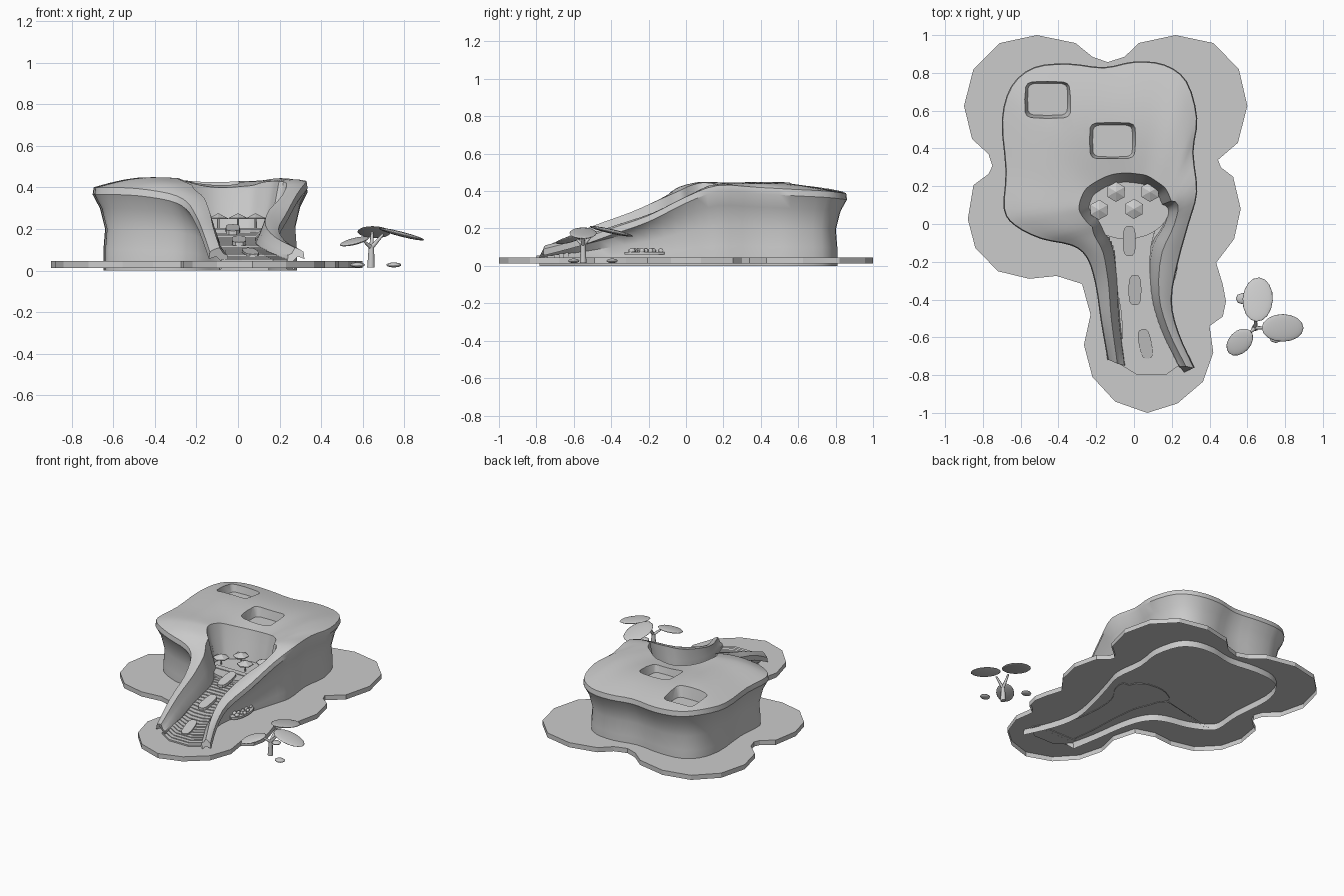
import bpy, bmesh, math, random
from mathutils import Vector as V

if "Cube" in bpy.data.objects:
    bpy.data.objects.remove(bpy.data.objects["Cube"])

random.seed(3)

def finish(bm, name, angle=None):
    bmesh.ops.recalc_face_normals(bm, faces=bm.faces[:])
    me = bpy.data.meshes.new(name)
    bm.to_mesh(me)
    bm.free()
    ob = bpy.data.objects.new(name, me)
    bpy.context.collection.objects.link(ob)
    if angle:
        smooth(ob, angle)
    return ob

def smooth(ob, angle):
    bpy.ops.object.select_all(action='DESELECT')
    bpy.context.view_layer.objects.active = ob
    ob.select_set(True)
    bpy.ops.object.shade_smooth_by_angle(angle=math.radians(angle))

def prism(bm, pts, z0, z1, top=1.0, bottom=True, slope=0.0):
    n = len(pts)
    cx, cy = sum(p[0] for p in pts) / n, sum(p[1] for p in pts) / n
    lo = [bm.verts.new((x, y, z0 + slope * (y - cy))) for x, y in pts]
    hi = [bm.verts.new((cx + (x - cx) * top, cy + (y - cy) * top, z1 + slope * (y - cy))) for x, y in pts]
    if bottom:
        bm.faces.new(lo[::-1])
    bm.faces.new(hi)
    for i in range(n):
        j = (i + 1) % n
        bm.faces.new((lo[i], lo[j], hi[j], hi[i]))

def ring(cx, cy, rx, ry, n, power=1.0, rot=0.0):
    out = []
    for k in range(n):
        a = 2 * math.pi * k / n + rot
        c, s = math.cos(a), math.sin(a)
        out.append((cx + rx * math.copysign(abs(c) ** power, c), cy + ry * math.copysign(abs(s) ** power, s)))
    return out

def spline(pts, steps):
    p = [V(q) for q in pts]
    p = [2 * p[0] - p[1]] + p + [2 * p[-1] - p[-2]]
    out = []
    for i in range(1, len(p) - 2):
        a, b, c, d = p[i - 1:i + 3]
        for k in range(steps):
            t = k / steps
            out.append(0.5 * (2 * b + (c - a) * t + (2 * a - 5 * b + 4 * c - d) * t * t
                              + (3 * b - a - 3 * c + d) * t ** 3))
    return out + [p[-2]]

def inward(path):
    res = []
    for i in range(len(path)):
        t = path[min(i + 1, len(path) - 1)] - path[max(i - 1, 0)]
        res.append(V((t.y, -t.x, 0)).normalized())
    return res

# Scalloped ground slab, open underneath
slab = [(-.9, .625), (-.85, .82), (-.71, .958), (-.515, 1), (-.31, .958), (-.22, .885), (-.14, .857),
        (-.05, .885), (.025, .958), (.22, 1), (.42, .958), (.555, .82), (.6, .625), (.55, .43), (.445, .34),
        (.46, .3), (.525, .25), (.565, .08), (.53, -.08), (.435, -.205), (.47, -.32), (.487, -.41), (.47, -.49),
        (.4, -.54), (.42, -.68), (.365, -.835), (.23, -.95), (.07, -1), (-.1, -.94), (-.22, -.81), (-.265, -.64),
        (-.23, -.48), (-.275, -.317), (-.41, -.275), (-.555, -.29), (-.72, -.25), (-.84, -.127), (-.88, .026),
        (-.85, .206), (-.77, .265), (-.75, .307), (-.77, .37), (-.857, .45)]
bm = bmesh.new()
prism(bm, slab[::-1], .012, .045, bottom=False)
finish(bm, "ground_slab")

# Building: profile lofted from the left arm tip, around the back, to the right arm tip
outer = [(-.14, -.72, .09), (-.175, -.52, .19), (-.205, -.32, .26), (-.25, -.18, .33), (-.33, -.115, .37),
         (-.49, -.08, .395), (-.63, -.01, .4), (-.69, .08, .4), (-.68, .28, .4), (-.7, .55, .4), (-.65, .73, .41),
         (-.53, .83, .4), (-.35, .85, .39), (-.16, .83, .39), (0, .86, .39), (.16, .845, .39), (.28, .755, .4),
         (.335, .56, .41), (.315, .38, .42), (.335, .17, .43), (.29, 0, .37), (.235, -.2, .27), (.2, -.4, .2),
         (.235, -.57, .14), (.32, -.76, .09)]
inner = [(-.06, -.75, .11), (-.09, -.5, .21), (-.1, -.29, .285), (-.125, -.14, .35), (-.18, -.05, .39),
         (-.24, 0, .42), (-.285, .06, .44), (-.29, .1, .445), (-.275, .15, .44), (-.25, .19, .43), (-.2, .225, .415),
         (-.15, .25, .405), (-.1, .265, .4), (-.04, .27, .4), (.02, .265, .405), (.07, .255, .41), (.12, .225, .425),
         (.165, .19, .43), (.19, .14, .43), (.205, .08, .42), (.17, -.01, .36), (.115, -.13, .29), (.095, -.35, .22),
         (.15, -.55, .16), (.25, -.75, .11)]
O, I = spline(outer, 3), spline(inner, 3)
bm = bmesh.new()
rows = []
for o, i, no, ni in zip(O, I, inward(O), inward(I)):
    at = lambda p, n, d, z: V((p.x + n.x * d, p.y + n.y * d, z))
    lip = at(o, no, .005, o.z)
    thin = max(0, min(1, (.22 - (i - o).length) / .1))      # 1 along the arms, 0 around the bowl
    foot = i.copy()
    i = i.lerp(V((o.x, o.y, i.z)), .35 * thin)
    flare = .085 - .07 * thin
    prof = [at(o, no, .052, 0), at(o, no, .052, o.z * .25), at(o, no, .06, o.z * .5),
            at(o, no, .035, o.z * .75), at(o, no, 0, o.z - .034), lip]
    width = (i - lip).length
    for k in range(1, 7):
        t = k / 7
        p = lip.lerp(i, t)
        p.z += .055 * width * math.sin(math.pi * t)
        prof.append(p)
    prof += [i, at(i.lerp(foot, .5), ni, flare * .25, i.z * .75), at(foot, ni, flare * .6, .03 + i.z * .4),
             at(foot, ni, flare, .04)]
    rows.append([bm.verts.new(p) for p in prof])
for a, b in zip(rows, rows[1:]):
    for k in range(len(a)):
        m = (k + 1) % len(a)
        bm.faces.new((a[k], a[m], b[m], b[k]))
bm.faces.new(rows[0])
bm.faces.new(rows[-1][::-1])
building = finish(bm, "building_shell")

# Two sunken skylights
for n, (x, y) in enumerate([(-.457, .66), (-.113, .44)]):
    bm = bmesh.new()
    prism(bm, ring(x, y, .106, .085, 16, .35), .365, .50, 1.32)
    cutter = finish(bm, "skylight_cutter")
    cutter.hide_render = True
    mod = building.modifiers.new("skylight", 'BOOLEAN')
    mod.operation, mod.solver, mod.object = 'DIFFERENCE', 'EXACT', cutter
    bpy.context.view_layer.objects.active = building
    bpy.ops.object.modifier_apply(modifier=mod.name)
    bpy.data.objects.remove(cutter)

# Open the underside of the shell
bm = bmesh.new()
bm.from_mesh(building.data)
under = [f for f in bm.faces if f.normal.z < -.5 and all(v.co.z < .05 for v in f.verts)]
bmesh.ops.delete(bm, geom=under, context='FACES')
bm.to_mesh(building.data)
bm.free()
smooth(building, 35)

# Terrace floor inside the bowl
bm = bmesh.new()
prism(bm, ring(-.04, .09, .23, .17, 28), .05, .2, bottom=False)
finish(bm, "terrace_floor")

# Stairs running down between the arms, fanning out at the foot
sides = spline([(-.2, .13, .01), (-.11, .09, -.14), (-.09, .09, -.36), (-.06, .15, -.57), (-.08, .25, -.74)], 7)
bm = bmesh.new()
count = len(sides)
for k, s in enumerate(sides):
    t = k / (count - 1)
    bow = .06 * max(0, (t - .45) / .55)
    w = s.y - s.x
    back = s.z + .04
    top = .205 - .15 * t
    prism(bm, [(s.x, back), (s.x, s.z), (s.x + w * .3, s.z - bow), (s.x + w * .75, s.z - bow),
               (s.y, s.z), (s.y, back)], max(.04, top - .02), top)
finish(bm, "stairs")

# Landing slabs tilted along the stairs
bm = bmesh.new()
for x, y, z, lean in [(-.025, -.09, .207, 0), (.005, -.35, .152, .0), (.06, -.635, .094, .2)]:
    pts = []
    for px, py in ring(0, 0, .034, .08, 16, .65):
        pts.append((x + px * math.cos(lean) - py * math.sin(lean), y + px * math.sin(lean) + py * math.cos(lean)))
    prism(bm, pts, z - .02, z, slope=.2)
finish(bm, "landing_slabs")

# Hexagonal parasols on the terrace
for x, y in [(-.185, .075), (-.095, .17), (.085, .17), (.0, .08)]:
    bm = bmesh.new()
    prism(bm, ring(x, y, .053, .053, 6, 1, .5), .247, .252)
    prism(bm, ring(x, y, .053, .053, 6, 1, .5), .252, .275, .04)
    prism(bm, ring(x, y, .005, .005, 6), .195, .25)
    finish(bm, "parasol")

def ellipsoid(name, loc, size, rot=(0, 0, 0), seg=16):
    bpy.ops.mesh.primitive_uv_sphere_add(segments=seg, ring_count=8, radius=1, location=loc, rotation=rot)
    ob = bpy.context.object
    ob.name, ob.scale = name, size
    smooth(ob, 40)

# Pebble bed tucked under the right arm
bm = bmesh.new()
prism(bm, ring(.18, -.215, .05, .115, 20), .06, .075)
finish(bm, "pebble_bed")
for k in range(14):
    a, r = k * 2.4, math.sqrt((k + .5) / 14) * .9
    s = random.uniform(.01, .015)
    ellipsoid("pebble", (.18 + .045 * r * math.cos(a), -.215 + .105 * r * math.sin(a), .08), (s, s * 1.3, .014), seg=8)

# Tree: forked trunk with drooping leaves, and stones
def stem(name, a, b, r0, r1):
    a, b = V(a), V(b)
    q = (b - a).to_track_quat('Z', 'Y')
    bpy.ops.mesh.primitive_cone_add(vertices=8, radius1=r0, radius2=r1, depth=(b - a).length,
                                    location=(a + b) / 2, rotation=q.to_euler())
    bpy.context.object.name = name
    smooth(bpy.context.object, 50)

foot, fork = (.64, -.55, .015), (.642, -.55, .11)
stem("trunk", foot, fork, .018, .013)
for name, centre, size, heading, droop in [
        ("back", (.655, -.40, .185), (.12, .08, .012), 1.5, .22),
        ("right", (.787, -.55, .175), (.114, .073, .012), 0, .25),
        ("left", (.56, -.625, .14), (.085, .058, .012), 3.95, .25)]:
    stem(name + "_branch", fork, V(centre).lerp(V((.64, -.55, centre[2])), .6), .011, .006)
    ellipsoid(name + "_leaf", centre, size, (0, droop, heading))
ellipsoid("left_stone", (.575, -.395, .027), (.036, .03, .012), seg=8)
ellipsoid("right_stone", (.75, -.6, .027), (.036, .03, .012), seg=8)
